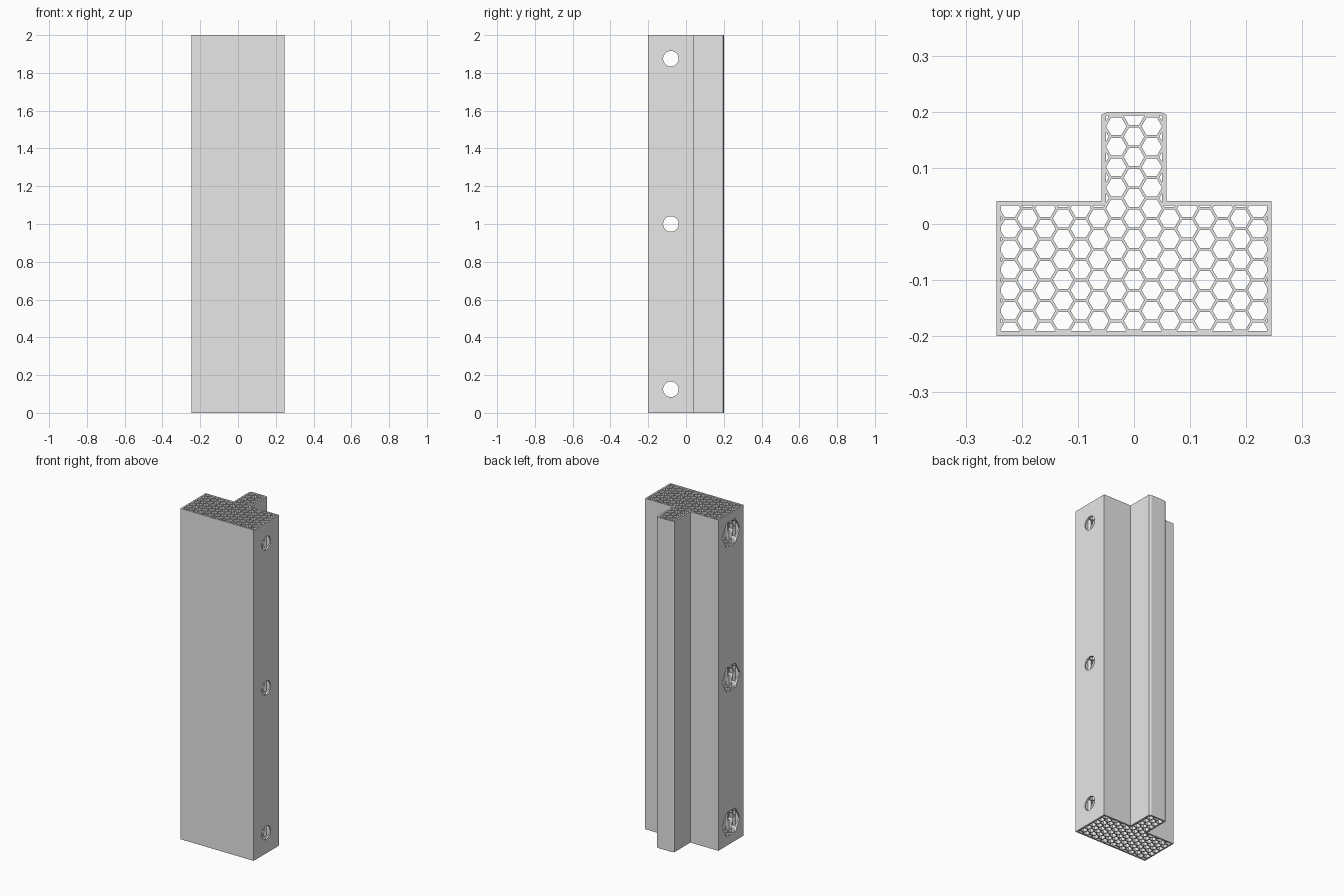
import bpy, bmesh, math
from mathutils import Matrix, Vector

if "Cube" in bpy.data.objects:
    bpy.data.objects.remove(bpy.data.objects["Cube"])

HEIGHT = 2.0
PITCH = 0.0365                        # honeycomb row spacing
COLUMN = PITCH * math.sqrt(3) / 2     # honeycomb column spacing
CELL_R = (PITCH - 0.005) / math.sqrt(3)
BODY = (-0.237, -0.191, 0.237, 0.033)      # inner limits of the body
TONGUE = (-0.0495, 0.033, 0.0495, 0.193)   # inner limits of the tongue
CORE = (TONGUE[0], BODY[1], TONGUE[2], TONGUE[3])
BOLT_Y = -0.08
BOLT_Z = (0.125, 1.0, 1.875)

grey = bpy.data.materials.new("light_grey")
grey.use_nodes = True
grey.diffuse_color = (0.8, 0.8, 0.8, 1)
grey.node_tree.nodes["Principled BSDF"].inputs["Base Color"].default_value = (0.8, 0.8, 0.8, 1)


def clip(poly, rect):
    """Clip a convex polygon to an axis-aligned rectangle."""
    for axis, sign, limit in ((0, 1, rect[0]), (1, 1, rect[1]), (0, -1, rect[2]), (1, -1, rect[3])):
        result = []
        for i, b in enumerate(poly):
            a = poly[i - 1]
            da, db = sign * (a[axis] - limit), sign * (b[axis] - limit)
            if (da > 0) != (db > 0):
                result.append(a.lerp(b, da / (da - db)))
            if db > 0:
                result.append(b)
        poly = result
    return poly


def area(poly):
    return abs(sum(poly[i - 1].cross(p) for i, p in enumerate(poly))) / 2


def honeycomb():
    """All cell outlines, trimmed to the inside of the wall."""
    cells = []
    for col in range(-8, 9):
        for row in range(-8, 8):
            centre = Vector((col * COLUMN, 0.0098 + (row + col % 2 / 2) * PITCH))
            cell = [centre + CELL_R * Vector((math.cos(k * math.pi / 3), math.sin(k * math.pi / 3)))
                    for k in range(6)]
            for rect in ([CORE] if abs(col) < 2 else [BODY, TONGUE]):
                piece = clip(cell, rect)
                if len(piece) > 2 and area(piece) > 1e-6:
                    cells.append(piece)
    return cells


def add_object(name, bm):
    mesh = bpy.data.meshes.new(name)
    bm.to_mesh(mesh)
    bm.free()
    mesh.materials.append(grey)
    obj = bpy.data.objects.new(name, mesh)
    bpy.context.collection.objects.link(obj)
    return obj


def cutter(name, sides, radius, x0, x1):
    """A row of prisms lying along x, one at each bolt height."""
    bm = bmesh.new()
    for z in BOLT_Z:
        place = Matrix.Translation(((x0 + x1) / 2, BOLT_Y, z)) @ Matrix.Rotation(math.pi / 2, 4, 'Y')
        bmesh.ops.create_cone(bm, cap_ends=True, segments=sides, radius1=radius, radius2=radius,
                              depth=x1 - x0, matrix=place)
    obj = add_object(name, bm)
    obj.hide_render = True
    return obj


# T-shaped bar with a honeycomb core
half = [(0.058, 0.041), (0.058, 0.195), (0.046, 0.2)]
right_side = [(0.245, -0.2), (0.245, 0.041)] + half
outline = [Vector(p) for p in right_side + [(-x, y) for x, y in reversed(right_side)]]
bm = bmesh.new()
edges = []
for loop in [outline] + honeycomb():
    verts = [bm.verts.new((p.x, p.y, 0)) for p in loop]
    edges += [bm.edges.new((verts[i - 1], v)) for i, v in enumerate(verts)]
bmesh.ops.triangle_fill(bm, use_beauty=True, edges=edges, normal=(0, 0, 1))
top = bmesh.ops.extrude_face_region(bm, geom=bm.faces[:])["geom"]
bmesh.ops.translate(bm, vec=(0, 0, HEIGHT),
                    verts=[g for g in top if isinstance(g, bmesh.types.BMVert)])
bmesh.ops.recalc_face_normals(bm, faces=bm.faces[:])
bar = add_object("honeycomb_bar", bm)

# Round bolt holes right through, hexagonal nut pockets on one side
cutters = [cutter("bolt_hole_cutter", 32, 0.041, -0.3, 0.3),
           cutter("nut_pocket_cutter", 6, 0.085, -0.3, -0.175)]
bpy.context.view_layer.objects.active = bar
for tool in cutters:
    mod = bar.modifiers.new(tool.name, 'BOOLEAN')
    mod.operation = 'DIFFERENCE'
    mod.solver = 'EXACT'
    mod.object = tool
    bpy.ops.object.modifier_apply(modifier=mod.name)
for tool in cutters:
    bpy.data.objects.remove(tool)
